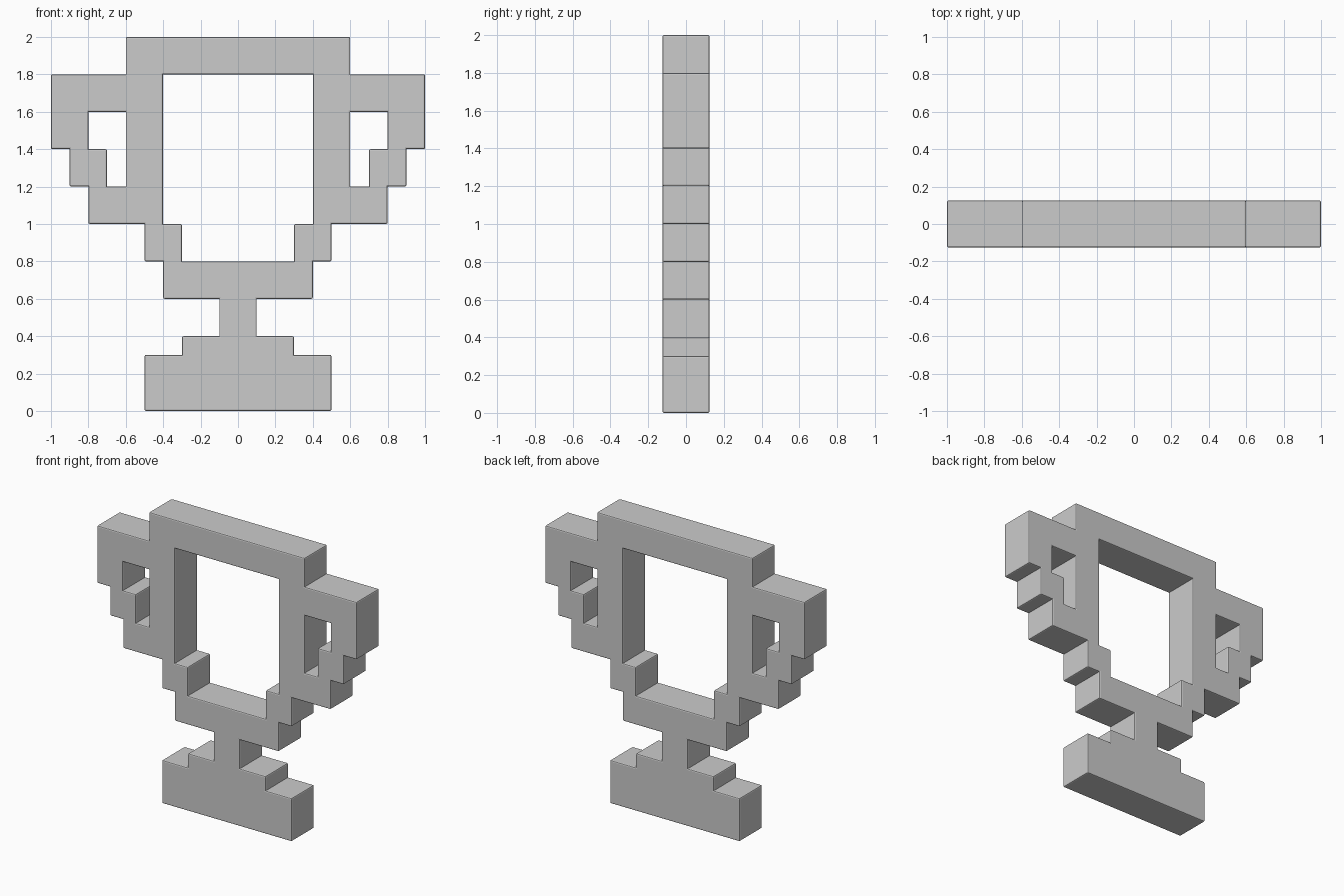
import bpy, bmesh, math

if "Cube" in bpy.data.objects:
    bpy.data.objects.remove(bpy.data.objects["Cube"])

U = 0.1        # grid unit of the stepped design
HALF = 0.125   # half thickness
BEVEL = 0.008

# Right half of each part as rectangles (x0, x1, z0, z1) in grid units
PARTS = {
    "base": [(0, 5, 0, 3), (0, 3, 3, 4)],
    "stem": [(0, 1, 4, 6)],
    "bowl": [(0, 4, 6, 8), (3, 5, 8, 10), (4, 6, 10, 18)],
    "rim": [(0, 6, 18, 20)],
    "handle": [(6, 8, 10, 12), (7, 9, 12, 14), (8, 10, 14, 16), (6, 10, 16, 18)],
}

# Fill the cells and mirror them to the left
cells = set()
for rects in PARTS.values():
    for x0, x1, z0, z1 in rects:
        for x in range(x0, x1):
            for z in range(z0, z1):
                cells |= {(x, z), (-1 - x, z)}

bm = bmesh.new()
cache = {}


def vert(x, z, side):
    key = (x, z, side)
    if key not in cache:
        cache[key] = bm.verts.new((x * U, side * HALF, z * U))
    return cache[key]


# Front and back faces, plus a wall wherever a neighbour is missing
for x, z in sorted(cells):
    ring = [(x, z), (x + 1, z), (x + 1, z + 1), (x, z + 1)]
    bm.faces.new([vert(*p, -1) for p in ring])
    bm.faces.new([vert(*p, 1) for p in reversed(ring)])
    for i, (dx, dz) in enumerate([(0, -1), (1, 0), (0, 1), (-1, 0)]):
        if (x + dx, z + dz) not in cells:
            a, b = ring[i], ring[(i + 1) % 4]
            bm.faces.new([vert(*b, -1), vert(*a, -1), vert(*a, 1), vert(*b, 1)])

bmesh.ops.recalc_face_normals(bm, faces=bm.faces[:])

# Slightly rounded outer edges; inside corners stay sharp
convex = [e for e in bm.edges
          if e.calc_face_angle(0) > math.radians(30) and e.is_convex]
bmesh.ops.bevel(bm, geom=convex, offset=BEVEL, offset_type='OFFSET',
                segments=2, profile=0.5, affect='EDGES', clamp_overlap=True)

mesh = bpy.data.meshes.new("trophy_cup")
bm.to_mesh(mesh)
bm.free()
bpy.context.collection.objects.link(bpy.data.objects.new("trophy_cup", mesh))
